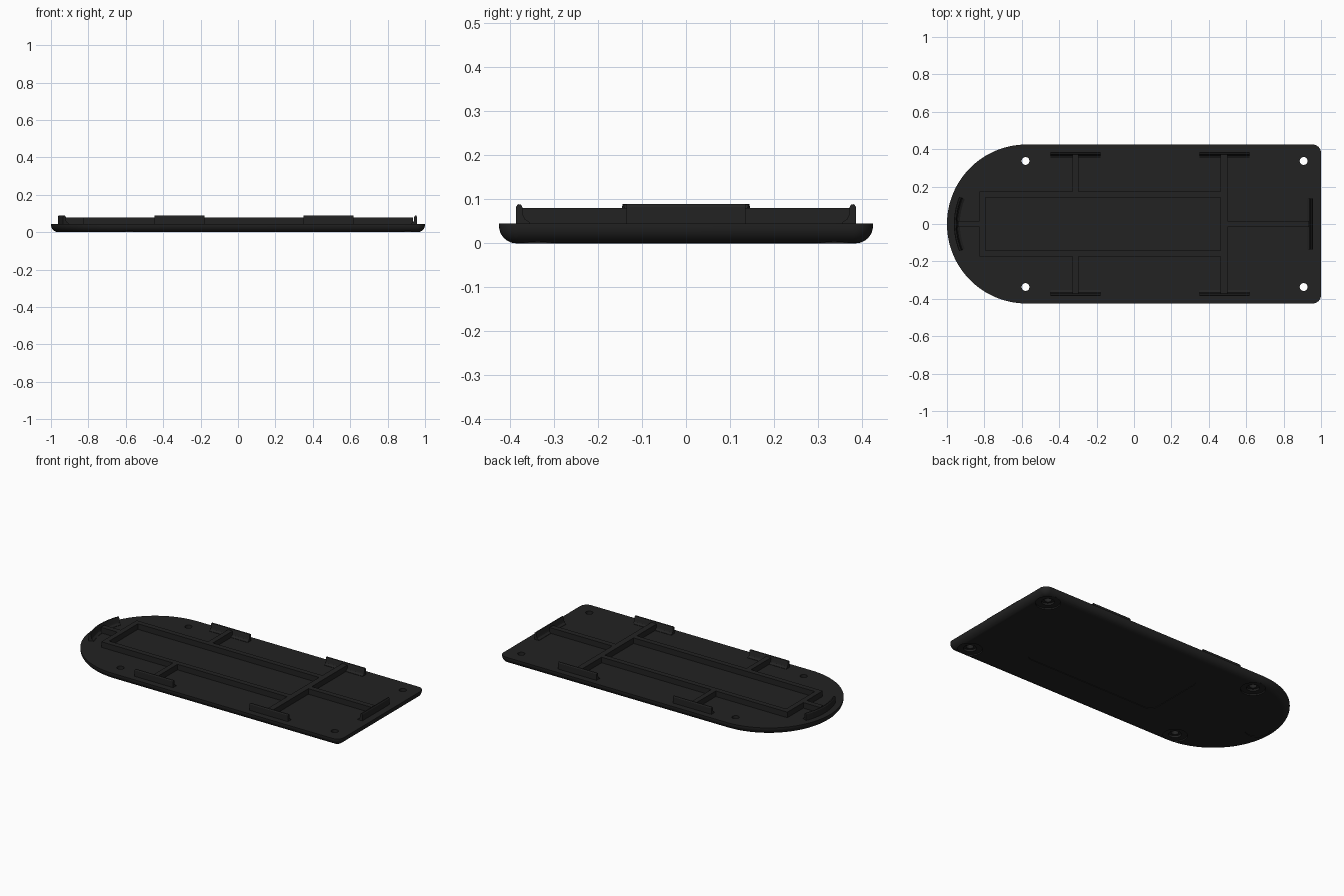
import bpy, bmesh, math
from math import cos, sin, pi, radians

if "Cube" in bpy.data.objects:
    bpy.data.objects.remove(bpy.data.objects["Cube"])

mat = bpy.data.materials.new("charcoal plastic")
mat.diffuse_color = (0.016, 0.016, 0.016, 1)
mat.use_nodes = True
mat.node_tree.nodes["Principled BSDF"].inputs["Base Color"].default_value = mat.diffuse_color

TOP, RIB = 0.045, 0.08            # plate top and rib top heights
CX, R = -0.575, 0.425             # centre and radius of the round end


def finish(name, bm):
    bmesh.ops.recalc_face_normals(bm, faces=bm.faces)
    me = bpy.data.meshes.new(name)
    bm.to_mesh(me)
    bm.free()
    me.materials.append(mat)
    ob = bpy.data.objects.new(name, me)
    bpy.context.collection.objects.link(ob)
    return ob


def smooth(ob):
    bpy.ops.object.select_all(action='DESELECT')
    ob.select_set(True)
    bpy.context.view_layer.objects.active = ob
    bpy.ops.object.shade_smooth_by_angle(angle=radians(30))


def loft(name, rings, closed=False):
    """Skin a list of equal-length point rings; cap the ends unless closed."""
    bm = bmesh.new()
    vs = [[bm.verts.new(p) for p in ring] for ring in rings]
    n = len(vs[0])
    pairs = list(zip(vs, vs[1:])) + ([(vs[-1], vs[0])] if closed else [])
    for a, b in pairs:
        for i in range(n):
            j = (i + 1) % n
            bm.faces.new((a[i], a[j], b[j], b[i]))
    if not closed:
        bm.faces.new(vs[0])
        bm.faces.new(vs[-1])
    return finish(name, bm)


def arc(cx, cy, r, a0, a1, n):
    return [(cx + r * cos(radians(a0 + (a1 - a0) * i / n)),
             cy + r * sin(radians(a0 + (a1 - a0) * i / n))) for i in range(n + 1)]


def plate_ring(d, z):
    """Plate outline, shrunk by d, at height z."""
    c = 0.045
    pts = arc(CX, 0, R - d, 90, 270, 64)
    pts += arc(1 - c, -R + c, c - d, -90, 0, 8) + arc(1 - c, R - c, c - d, 0, 90, 8)
    return [(x, y, z) for x, y in pts]


def disc(x, y, r, z, n=32):
    return [(px, py, z) for px, py in arc(x, y, r, 0, 360 - 360 / n, n - 1)]


def cut(target, cutter):
    cutter.hide_render = True
    m = target.modifiers.new("cut", 'BOOLEAN')
    m.operation, m.solver, m.object = 'DIFFERENCE', 'EXACT', cutter
    bpy.context.view_layer.objects.active = target
    bpy.ops.object.modifier_apply(modifier=m.name)
    bpy.data.objects.remove(cutter)


# Base plate with a rounded lower edge
F = 0.04
rings = [plate_ring(F - F * sin(t), F - F * cos(t))
         for t in [i * pi / 16 for i in range(9)]]
plate = loft("base_plate", rings + [plate_ring(0, TOP)])

# Screw holes with stepped pockets underneath
for x in (-0.58, 0.907):
    for y in (-0.337, 0.337):
        steps = [(0.07, -0.02), (0.07, 0.008), (0.036, 0.008),
                 (0.036, 0.02), (0.021, 0.02), (0.021, 0.1)]
        cut(plate, loft("hole_cutter", [disc(x, y, r, z) for r, z in steps]))

# Shallow label recess and thumb dimple underneath
c = 0.05
label = (arc(0.62 - c, 0.205 - c, c, 0, 90, 6) + arc(-0.3 + c, 0.205 - c, c, 90, 180, 6) +
         arc(-0.3 + c, -0.205 + c, c, 180, 270, 6) + arc(0.62 - c, -0.205 + c, c, 270, 360, 6))
cut(plate, loft("label_cutter", [[(x, y, z) for x, y in label] for z in (-0.02, 0.003)]))
cut(plate, loft("dimple_cutter", [disc(-0.895, 0, 0.07, z) for z in (-0.02, 0.003)]))
smooth(plate)


# Stiffening ribs
def rib(name, x0, x1, y0, y1):
    loft(name, [[(x0, y0, z), (x1, y0, z), (x1, y1, z), (x0, y1, z)]
                for z in (TOP - 0.004, RIB)])


rib("frame_rib_left", -0.826, -0.794, -0.175, 0.175)
rib("tail_rib", -0.94, -0.826, -0.017, 0.017)
rib("head_rib", 0.5, 0.935, -0.017, 0.017)
rib("cross_rib_right", 0.463, 0.5, -0.372, 0.372)
for s in (-1, 1):
    rib("frame_rib_side", -0.794, 0.463, *sorted((s * 0.142, s * 0.175)))
    rib("cross_rib_left", -0.329, -0.297, *sorted((s * 0.175, s * 0.372)))

# Snap clips: cross-section as (distance inward from outer face, height)
CLIP = [(0, 0.041), (0, 0.083), (0.004, 0.089), (0.011, 0.088), (0.015, 0.08),
        (0.016, 0.064), (0.02, 0.055), (0.032, 0.047), (0.032, 0.041)]

for s in (-1, 1):
    for x0, x1 in ((-0.447, -0.18), (0.35, 0.617)):
        smooth(loft("side_clip", [[(x, s * (0.386 - d), z) for d, z in CLIP]
                                  for x in (x0, x1)]))

smooth(loft("front_end_clip", [[(0.957 - d, y, z) for d, z in CLIP]
                               for y in (-0.135, 0.135)]))

# Curved clip following the round end
sweep = []
for i in range(17):
    a = radians(180 - 22 + 44 * i / 16)
    sweep.append([(CX + (0.388 - d) * cos(a), (0.388 - d) * sin(a), z) for d, z in CLIP])
smooth(loft("round_end_clip", sweep))
